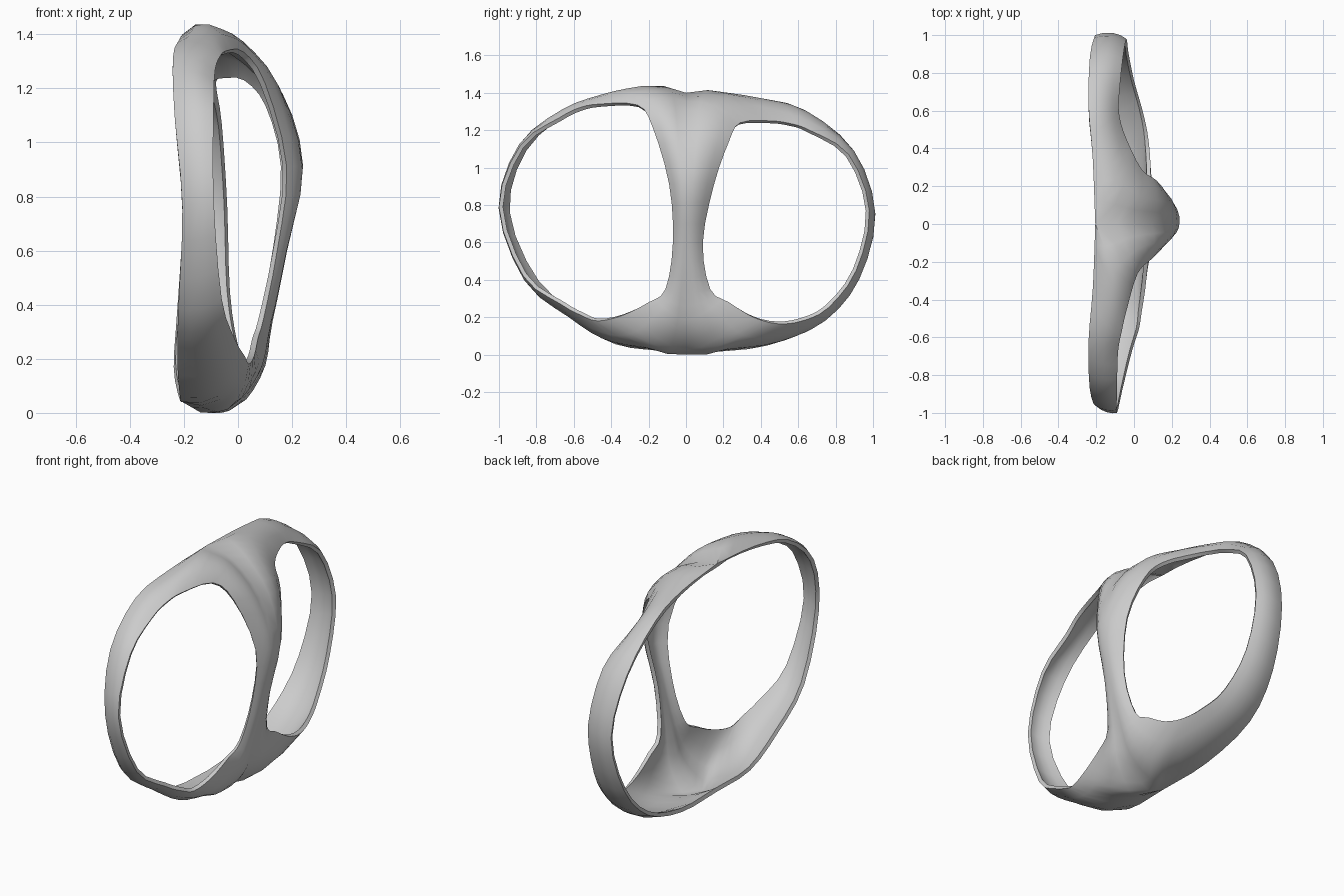
import bpy
import bmesh
from mathutils import Vector

STEPS = 3          # samples per control segment
ROWS = 4           # strips between the outer line and an opening
THICKNESS = 0.022
BULGE = 0.14

default_cube = bpy.data.objects.get("Cube")
if default_cube:
    bpy.data.objects.remove(default_cube, do_unlink=True)


def spline(points, closed=False):
    """Smooth curve through the points, sampled evenly per segment."""
    pts = [Vector(p) for p in points]
    if closed:
        padded = [pts[-1]] + pts + pts[:2]
    else:
        padded = [2 * pts[0] - pts[1]] + pts + [2 * pts[-1] - pts[-2]]
    samples = []
    for before, start, end, after in zip(padded, padded[1:], padded[2:], padded[3:]):
        tangent_a, tangent_b = (end - before) / 2, (after - start) / 2
        for step in range(STEPS):
            t = step / STEPS
            blend = t * t * (3 - 2 * t)
            samples.append(start.lerp(end, blend)
                           + tangent_a * (t * (1 - t) ** 2)
                           - tangent_b * (t * t * (1 - t)))
    if not closed:
        samples.append(pts[-1])
    return samples


def rim_point(y, z):
    """Back rim dips away slightly on the diagonals."""
    skew = y * (z - 0.7) / 0.7
    return (-0.205 - 0.12 * skew * skew, y, z)


def outward(point):
    """Direction pointing out of the domed shell."""
    return Vector(((point.x + 0.2) / 0.2, point.y, (point.z - 0.7) / 0.49)).normalized()


# Middle line of the bridge, top to bottom (x, z)
bridge_line = [(-0.205, 1.4), (-0.03, 1.355), (0.15, 1.18), (0.24, 0.91), (0.18, 0.6),
               (0.12, 0.34), (0.05, 0.12), (-0.1, 0), (-0.205, 0.04)]

# Back rim, bottom to top (y, z), for each half
rear_rim = [(0, 0.04), (0.35, 0.055), (0.69, 0.17), (0.9, 0.39), (1, 0.74),
            (0.89, 1.08), (0.63, 1.31), (0.35, 1.375), (0, 1.4)]
front_rim = [(0, 0.04), (-0.3, 0.055), (-0.55, 0.19), (-0.8, 0.38), (-0.96, 0.76),
             (-0.87, 1.1), (-0.62, 1.315), (-0.33, 1.38), (0, 1.4)]

# Openings: down the bridge, then up along the band
rear_opening = [(-0.04, 0.45, 1.25), (0.04, 0.29, 1.24), (0.12, 0.23, 1.14),
                (0.175, 0.15, 0.91), (0.145, 0.09, 0.6), (0.1, 0.13, 0.35),
                (0.09, 0.23, 0.28), (0.085, 0.36, 0.2), (0.07, 0.49, 0.165),
                (0.04, 0.62, 0.18), (0, 0.76, 0.25), (-0.03, 0.91, 0.45),
                (-0.04, 0.98, 0.77), (-0.06, 0.87, 1.07), (-0.08, 0.66, 1.2),
                (-0.075, 0.56, 1.235)]
front_opening = [(-0.04, -0.46, 1.34), (0.02, -0.26, 1.335), (0.1, -0.18, 1.22),
                 (0.18, -0.09, 0.91), (0.145, -0.07, 0.6), (0.095, -0.11, 0.35),
                 (0.075, -0.2, 0.28), (0.06, -0.34, 0.21), (0.04, -0.47, 0.18),
                 (0.025, -0.56, 0.21), (-0.01, -0.67, 0.27), (-0.06, -0.87, 0.42),
                 (-0.09, -1, 0.79), (-0.09, -0.885, 1.12), (-0.085, -0.68, 1.265),
                 (-0.065, -0.57, 1.32)]


def add_half(bm, rim, opening):
    """Skin between the bridge line plus rim and one opening."""
    outer = spline([(x, 0, z) for x, z in bridge_line])[:-1]
    outer += spline([rim_point(y, z) for y, z in rim])[:-1]
    inner = spline(opening, closed=True)
    columns = []
    for a, b in zip(outer, inner):
        column = []
        for row in range(ROWS + 1):
            t = row / ROWS
            point = a.lerp(b, t)
            point += outward(point) * (BULGE * (a - b).length * 4 * t * (1 - t))
            column.append(bm.verts.new(point))
        columns.append(column)
    for left, right in zip(columns, columns[1:] + columns[:1]):
        for row in range(ROWS):
            bm.faces.new((left[row], right[row], right[row + 1], left[row + 1]))


# Single skin, both halves joined along the bridge
bm = bmesh.new()
add_half(bm, rear_rim, rear_opening)
add_half(bm, front_rim, front_opening)
bmesh.ops.remove_doubles(bm, verts=bm.verts[:], dist=0.0005)
bmesh.ops.recalc_face_normals(bm, faces=bm.faces[:])
facing = sum(f.normal.dot(outward(f.calc_center_median())) for f in bm.faces)
if facing < 0:
    bmesh.ops.reverse_faces(bm, faces=bm.faces[:])
mesh = bpy.data.meshes.new("bridged_ring")
bm.to_mesh(mesh)
bm.free()

ring = bpy.data.objects.new("bridged_ring", mesh)
bpy.context.collection.objects.link(ring)

# Plain grey finish
grey = bpy.data.materials.new("light_grey")
grey.use_nodes = True
colour = (0.6, 0.6, 0.6, 1)
grey.diffuse_color = colour
grey.node_tree.nodes["Principled BSDF"].inputs["Base Color"].default_value = colour
mesh.materials.append(grey)

# Wall thickness and smooth shading
bpy.ops.object.select_all(action="DESELECT")
ring.select_set(True)
bpy.context.view_layer.objects.active = ring
solid = ring.modifiers.new("wall", "SOLIDIFY")
solid.thickness = THICKNESS
solid.offset = -1
bpy.ops.object.modifier_apply(modifier=solid.name)
bpy.ops.object.shade_smooth_by_angle(angle=0.8)
